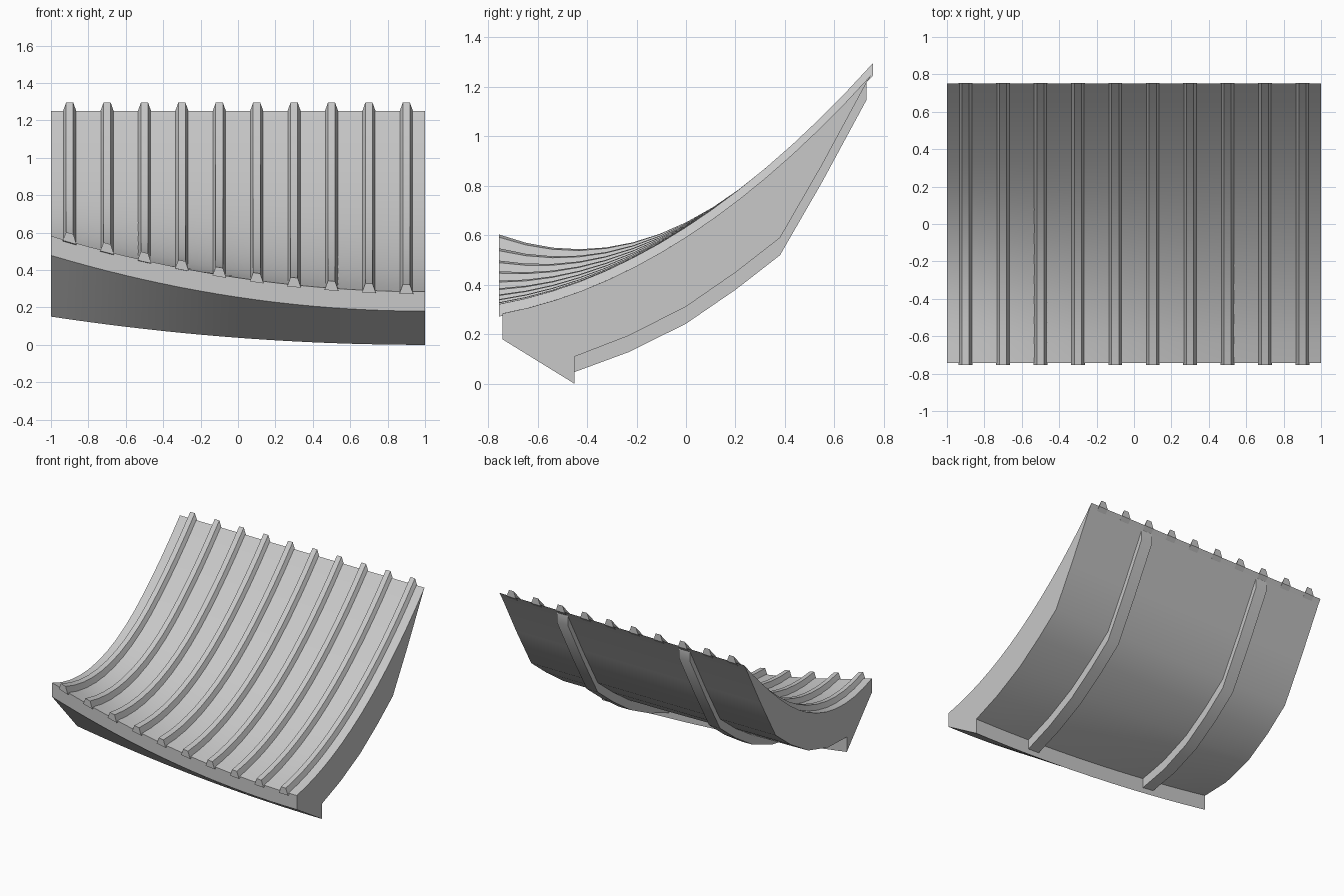
import bpy
import bmesh
import math

cube = bpy.data.objects.get("Cube")
if cube:
    bpy.data.objects.remove(cube, do_unlink=True)

grey = bpy.data.materials.new("plain grey")
grey.use_nodes = True
COLOUR = (0.58, 0.58, 0.58, 1)
grey.diffuse_color = COLOUR
grey.node_tree.nodes["Principled BSDF"].inputs["Base Color"].default_value = COLOUR


def lift(x, y):
    """Twist that raises the front corner on the right end."""
    return 0.30 * ((1 - x) / 2) ** 2 * (max(0.0, 0.27 - y) / 1.015) ** 2


def top_height(y):
    """Height of the curved upper surface before the twist."""
    return 0.593 + 0.645 * y + 0.308 * y * y


def spread(start, end, steps):
    return [start + (end - start) * i / steps for i in range(steps + 1)]


def loft(name, rings):
    """Join matching rings of points into a closed solid, adding the twist."""
    bm = bmesh.new()
    loops = [[bm.verts.new((x, y, z + lift(x, y))) for x, y, z in ring] for ring in rings]
    n = len(loops[0])
    for a, b in zip(loops, loops[1:]):
        for i in range(n):
            j = (i + 1) % n
            bm.faces.new((a[i], a[j], b[j], b[i]))
    bm.faces.new(loops[0])
    bm.faces.new(loops[-1])
    bmesh.ops.recalc_face_normals(bm, faces=bm.faces)
    mesh = bpy.data.meshes.new(name)
    bm.to_mesh(mesh)
    bm.free()
    mesh.materials.append(grey)
    obj = bpy.data.objects.new(name, mesh)
    bpy.context.collection.objects.link(obj)
    bpy.ops.object.select_all(action="DESELECT")
    obj.select_set(True)
    bpy.context.view_layer.objects.active = obj
    bpy.ops.object.shade_smooth_by_angle(angle=math.radians(30))
    return obj


# Underside of the panel, front to back
under = [(-0.45, 0.11), (-0.23, 0.195), (0.0, 0.312), (0.2, 0.45),
         (0.38, 0.59), (0.55, 0.885), (0.73, 1.218)]

# Curved panel with a wedge-shaped front lip
profile = [(y, top_height(y)) for y in spread(-0.742, 0.75, 14)]
profile += under[::-1]
profile += [(-0.45, 0.0), (-0.742, 0.18)]
loft("curved_panel", [[(x, y, z) for y, z in profile] for x in spread(-1, 1, 20)])

# Raised ribs along the upper surface
section = [(-0.037, -0.01), (-0.019, 0.04), (0.019, 0.04), (0.037, -0.01)]
for i, x in enumerate(spread(-0.9, 0.9, 9)):
    rings = [[(x + dx, y, top_height(y) + dz) for dx, dz in section]
             for y in spread(-0.755, 0.755, 14)]
    loft(f"upper_rib_{i + 1}", rings)

# Two support ribs beneath the panel
for side, x in (("left", 0.5), ("right", -0.5)):
    rings = []
    for y, z in under:
        low, high = z - 0.07, z + 0.005
        rings.append([(x - 0.045, y, low), (x + 0.045, y, low),
                      (x + 0.045, y, high), (x - 0.045, y, high)])
    loft(f"support_rib_{side}", rings)
